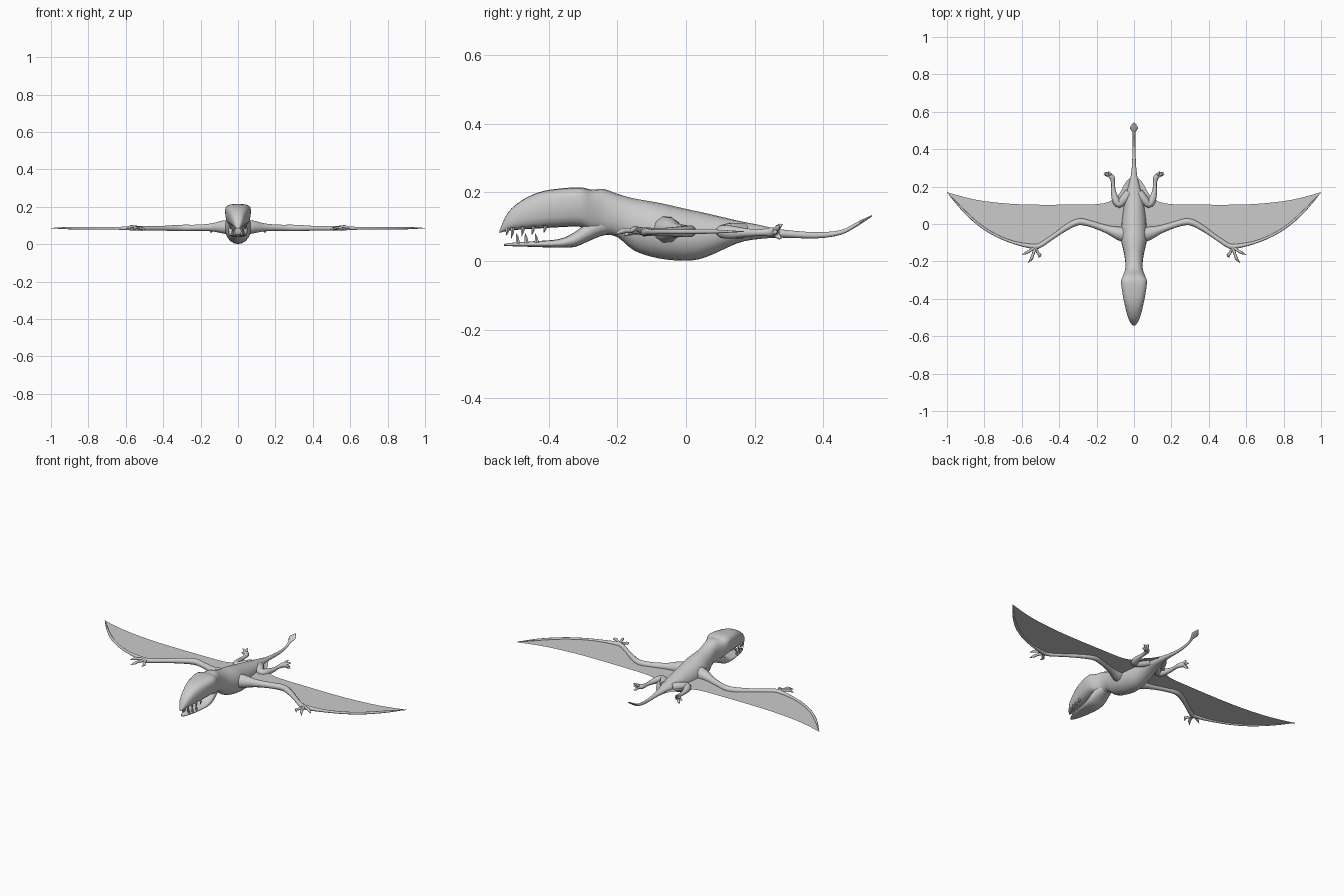
import bpy, bmesh, math
from mathutils import Vector

skin = bpy.data.materials.new("grey skin")
skin.diffuse_color = (0.6, 0.6, 0.6, 1)


def finish(name, bm, mirror=False, angle=50):
    bmesh.ops.recalc_face_normals(bm, faces=bm.faces)
    me = bpy.data.meshes.new(name)
    bm.to_mesh(me)
    bm.free()
    me.materials.append(skin)
    ob = bpy.data.objects.new(name, me)
    bpy.context.collection.objects.link(ob)
    bpy.ops.object.select_all(action='DESELECT')
    ob.select_set(True)
    bpy.context.view_layer.objects.active = ob
    bpy.ops.object.shade_smooth_by_angle(angle=math.radians(angle))
    if mirror:
        ob.modifiers.new("Mirror", 'MIRROR').use_mirror_merge = False
    return ob


def smooth_rows(rows, n):
    """Catmull-Rom interpolation of rows of numbers."""
    out = []
    for i in range(len(rows) - 1):
        a, b, c, d = (rows[max(i - 1, 0)], rows[i], rows[i + 1],
                      rows[min(i + 2, len(rows) - 1)])
        for k in range(n):
            t = k / n
            out.append([0.5 * (2 * q + (r - p) * t + (2 * p - 5 * q + 4 * r - s) * t * t
                               + (3 * q - p - 3 * r + s) * t ** 3)
                        for p, q, r, s in zip(a, b, c, d)])
    return out + [list(rows[-1])]


def skin_rings(bm, rings):
    vs = [[bm.verts.new(p) for p in ring] for ring in rings]
    n = len(vs[0])
    for a, b in zip(vs, vs[1:]):
        for i in range(n):
            bm.faces.new((a[i], a[(i + 1) % n], b[(i + 1) % n], b[i]))
    bm.faces.new(vs[0])
    bm.faces.new(vs[-1])


def power(v, e):
    return math.copysign(abs(v) ** e, v)


def loft(name, rows, sides=20, n=3):
    """Rows: y, bottom z, top z, half width, roundness (1 round, lower boxy), top flare."""
    rings = []
    for y, lo, hi, w, e, flare in smooth_rows(rows, n):
        ring = []
        for i in range(sides):
            a = 2 * math.pi * i / sides
            s = power(math.sin(a), e)
            ring.append((max(w, 0.001) * power(math.cos(a), e) * (1 + flare * s), y,
                         (lo + hi) / 2 + (hi - lo) / 2 * s))
        rings.append(ring)
    bm = bmesh.new()
    skin_rings(bm, rings)
    return finish(name, bm)


def tube(bm, pts, sides=10, n=3):
    """Pts: x, y, z, radius."""
    rows = smooth_rows(pts, n)
    ps = [Vector(r[:3]) for r in rows]
    rings = []
    for i, p in enumerate(ps):
        d = (ps[min(i + 1, len(ps) - 1)] - ps[max(i - 1, 0)]).normalized()
        u = d.cross(Vector((0, 0, 1))).normalized()
        v = u.cross(d)
        r = max(rows[i][3], 0.0005)
        rings.append([p + r * (math.cos(2 * math.pi * k / sides) * u
                               + math.sin(2 * math.pi * k / sides) * v)
                      for k in range(sides)])
    skin_rings(bm, rings)


# Upper head, neck, trunk and tail in one sweep
loft("body", [
    (-.543, .082, .09, .006, .8, 0), (-.52, .088, .14, .024, .8, 0),
    (-.48, .092, .176, .038, .75, 0), (-.43, .095, .2, .05, .7, .05),
    (-.38, .098, .21, .06, .65, .08), (-.31, .1, .215, .068, .6, .1),
    (-.275, .085, .208, .058, .7, .08), (-.24, .078, .21, .047, .8, .05),
    (-.2, .07, .196, .047, .9, 0), (-.15, .03, .182, .055, 1, 0),
    (-.08, .008, .17, .07, 1, 0), (0, .001, .152, .067, 1, 0),
    (.06, .012, .139, .06, 1, 0), (.15, .052, .118, .045, 1, 0),
    (.21, .064, .106, .028, 1, 0), (.28, .068, .092, .014, 1, 0),
    (.38, .066, .084, .008, 1, 0), (.45, .076, .09, .007, 1, 0),
    (.49, .096, .109, .009, 1, 0), (.515, .112, .122, .022, 1, 0),
    (.542, .13, .134, .002, 1, 0)])

# Lower jaw
loft("lower_jaw", [
    (-.53, .044, .05, .006, .8, 0), (-.5, .043, .054, .022, .8, 0),
    (-.44, .041, .058, .036, .8, 0), (-.37, .039, .064, .045, .8, 0),
    (-.325, .041, .084, .05, .8, 0), (-.29, .055, .11, .05, .8, 0),
    (-.25, .072, .13, .042, .9, 0), (-.21, .08, .14, .03, 1, 0)])

# Teeth along both jaws
bm = bmesh.new()
for y, x, z, h in [(-.52, .014, .096, -.022), (-.505, .022, .098, -.032),
                   (-.475, .03, .1, -.028), (-.445, .036, .102, -.026),
                   (-.41, .041, .104, -.022), (-.49, .02, .05, .032),
                   (-.465, .025, .052, .03), (-.435, .03, .054, .026)]:
    tube(bm, [(x, y, z, .007), (x, y - .001, z + h * .5, .005), (x, y - .004, z + h, 0)], 6, 1)
finish("teeth", bm, True)

# Arm and the long finger that carries the wing
bm = bmesh.new()
tube(bm, [(.02, -.065, .09, .045), (.08, -.05, .092, .036), (.14, -.03, .09, .022),
          (.22, -.003, .088, .017), (.29, .012, .087, .018), (.35, -.012, .086, .016),
          (.43, -.066, .085, .012), (.5, -.113, .085, .013), (.54, -.12, .085, .013),
          (.64, -.1, .085, .008), (.74, -.06, .085, .007), (.83, -.003, .085, .007),
          (.92, .08, .086, .006), (.998, .168, .086, .001)])
finish("wing_arm", bm, True)

# Hooked hand claws
bm = bmesh.new()
for dx, dy, z in [(.075, -.045, .09), (.042, -.088, .085), (-.012, -.062, .08)]:
    x, y = .525, -.12
    tube(bm, [(x, y, .086, .01), (x + dx * .5 - .004, y + dy * .55, z + .004, .007),
              (x + dx * .85 - .012, y + dy * .75, z + .002, .008),
              (x + dx, y + dy, z - .008, 0)], 8)
finish("hand_claws", bm, True)

# Wing membrane: x, leading y, trailing y
bm = bmesh.new()
edge = smooth_rows([(.0, -.06, .25), (.03, -.06, .24), (.055, -.055, .205), (.08, -.05, .16),
                    (.13, -.03, .12), (.2, -.008, .106), (.3, .01, .104), (.4, -.045, .103),
                    (.52, -.12, .103), (.65, -.097, .107), (.8, -.022, .122),
                    (.9, .06, .142), (1.0, .167, .17)], 2)
rows = [(bm.verts.new((x, a, .084)), bm.verts.new((x, b, .084))) for x, a, b in edge]
for p, q in zip(rows, rows[1:]):
    bm.faces.new((p[0], q[0], q[1], p[1]))
finish("wing_membrane", bm, True)

# Folded hind leg
bm = bmesh.new()
tube(bm, [(.025, .17, .088, .022), (.05, .135, .088, .024), (.08, .105, .086, .019),
          (.098, .13, .084, .02), (.11, .175, .083, .013), (.112, .215, .083, .01),
          (.118, .25, .085, .014), (.135, .263, .086, .012)])
# Toes
for dx, dy, dz in [(.034, .016, .014), (.036, .006, -.004), (.026, .02, -.02), (.01, .024, .02)]:
    x, y, z = .126, .258, .086
    tube(bm, [(x, y, z, .009), (x + dx * .6, y + dy * .6, z + dz * .8, .007),
              (x + dx, y + dy, z + dz, .001)], 8)
finish("hind_leg", bm, True)
